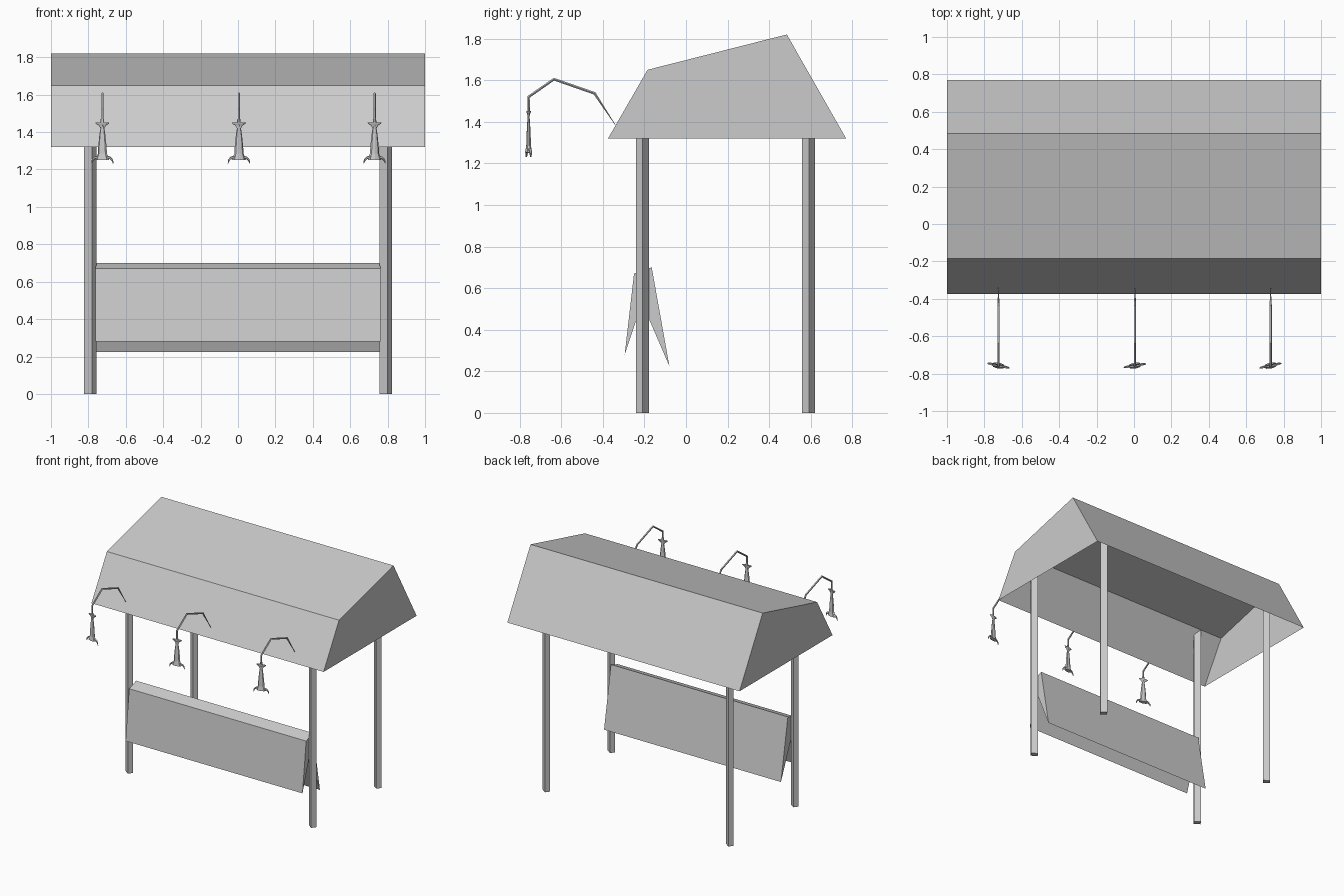
import bpy
import bmesh
from math import cos, sin, pi, radians
from mathutils import Vector, Matrix

if "Cube" in bpy.data.objects:
    bpy.data.objects.remove(bpy.data.objects["Cube"], do_unlink=True)

grey = bpy.data.materials.new("plain_grey")
grey.use_nodes = True
grey.diffuse_color = (0.6, 0.6, 0.6, 1)
grey.node_tree.nodes["Principled BSDF"].inputs["Base Color"].default_value = (0.6, 0.6, 0.6, 1)


def loft(name, rings, closed=True, matrix=None):
    """Skin a list of matching point rings and cap both ends."""
    bm = bmesh.new()
    loops = [[bm.verts.new(p) for p in ring] for ring in rings]
    n = len(loops[0])
    for a, b in zip(loops, loops[1:]):
        for i in range(n if closed else n - 1):
            j = (i + 1) % n
            bm.faces.new((a[i], a[j], b[j], b[i]))
    bm.faces.new(loops[0][::-1])
    bm.faces.new(loops[-1])
    bmesh.ops.recalc_face_normals(bm, faces=bm.faces[:])
    mesh = bpy.data.meshes.new(name)
    bm.to_mesh(mesh)
    bm.free()
    mesh.materials.append(grey)
    obj = bpy.data.objects.new(name, mesh)
    if matrix:
        obj.matrix_world = matrix
    bpy.context.scene.collection.objects.link(obj)
    return obj


def extrude_x(name, profile, half, closed=True):
    return loft(name, [[(x, y, z) for y, z in profile] for x in (-half, half)], closed)


def tube(name, path, radii, axis, matrix, sides=5):
    """Tapered tube along a flat path; axis is the normal of the path's plane."""
    pts = [Vector(p) for p in path]
    rings = []
    for i, p in enumerate(pts):
        tangent = (pts[min(i + 1, len(pts) - 1)] - pts[max(i - 1, 0)]).normalized()
        u, v = Vector(axis), tangent.cross(Vector(axis))
        angles = [2 * pi * k / sides for k in range(sides)]
        rings.append([p + radii[i] * (u * cos(a) + v * sin(a)) for a in angles])
    return loft(name, rings, matrix=matrix)


def lathe(name, profile, flat, matrix, sides=8):
    """Flattened turned shape from (radius, height) pairs."""
    angles = [2 * pi * k / sides for k in range(sides)]
    return loft(name, [[(r * cos(a), r * flat * sin(a), z) for a in angles]
                       for r, z in profile], matrix=matrix)


# Roof shell, open underneath
eave_front, fold, ridge, eave_back = (-0.375, 1.32), (-0.185, 1.65), (0.485, 1.82), (0.77, 1.32)
extrude_x("roof", [eave_front, fold, ridge, eave_back], 1.0, closed=False)


def roof_height(y):
    spans = ((eave_front, fold), (fold, ridge), (ridge, eave_back))
    return min(a[1] + (y - a[0]) * (b[1] - a[1]) / (b[0] - a[0]) for a, b in spans)


# Four turned rectangular posts, trimmed to the roof slope
turn = Matrix.Rotation(radians(-36), 2)
for depth, cy in (("front", -0.21), ("back", 0.59)):
    for side, cx in (("right", -0.79), ("left", 0.79)):
        corners = [Vector((cx, cy)) + turn @ Vector((0.026 * sx, 0.0195 * sy))
                   for sx, sy in ((-1, -1), (1, -1), (1, 1), (-1, 1))]
        loft(f"{depth}_{side}_post",
             [[(c.x, c.y, 0) for c in corners],
              [(c.x, c.y, roof_height(c.y) - 0.005) for c in corners]])

# Counter panel with a notched underside
extrude_x("counter_panel", [(-0.25, 0.67), (-0.295, 0.28), (-0.212, 0.53),
                            (-0.08, 0.225), (-0.165, 0.70)], 0.762)

# Three hanging flower lamps on bent arms
for label, x, angle in (("right", -0.725, -12), ("middle", 0.005, 9), ("left", 0.73, 12)):
    at_arm = Matrix.Translation((x, 0, 0))
    at_lamp = Matrix.Translation((x, -0.757, 0)) @ Matrix.Rotation(radians(angle), 4, "Z")
    tube(f"{label}_lamp_arm",
         [(0, -0.34, 1.385), (0, -0.44, 1.537), (0, -0.635, 1.605),
          (0, -0.757, 1.52), (0, -0.757, 1.43)],
         [0.001, 0.007, 0.007, 0.007, 0.006], (1, 0, 0), at_arm)
    lathe(f"{label}_lamp_collar",
          [(0.012, 1.422), (0.02, 1.435), (0.036, 1.445), (0.038, 1.452), (0.008, 1.44)],
          0.22, at_lamp)
    lathe(f"{label}_lamp_body",
          [(0.009, 1.47), (0.011, 1.42), (0.017, 1.38), (0.023, 1.32),
           (0.025, 1.285), (0.037, 1.252), (0.02, 1.25)], 0.45, at_lamp)
    for name, s in (("right", -1), ("left", 1)):
        tube(f"{label}_lamp_{name}_petal",
             [(s * 0.022, 0, 1.268), (s * 0.042, 0, 1.262),
              (s * 0.054, 0, 1.25), (s * 0.059, 0, 1.232)],
             [0.008, 0.007, 0.005, 0.002], (0, 1, 0), at_lamp)
